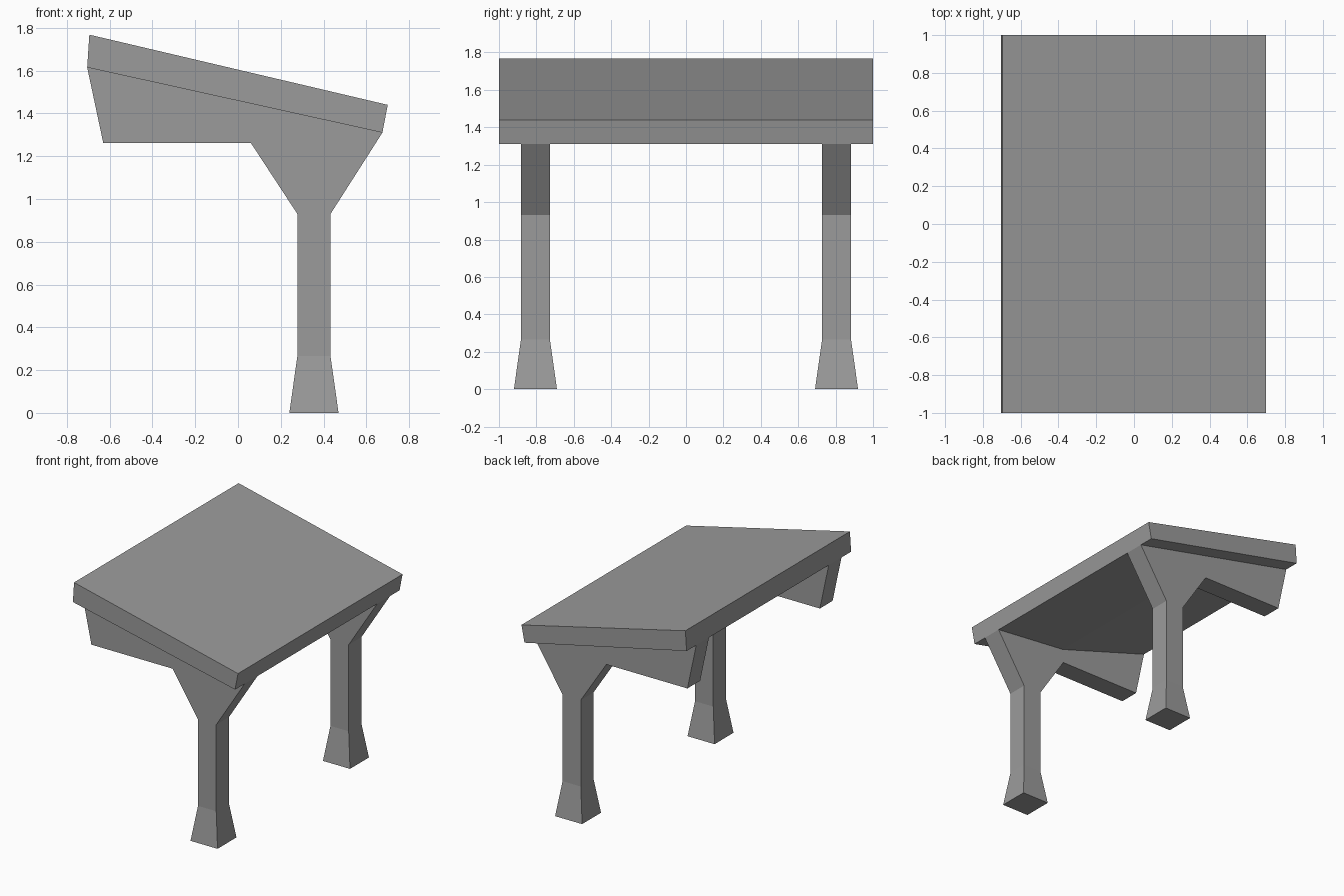
import bpy, bmesh

cube = bpy.data.objects.get("Cube")
if cube:
    bpy.data.objects.remove(cube, do_unlink=True)

concrete = bpy.data.materials.new("grey_concrete")
concrete.use_nodes = True
GREY = (0.33, 0.33, 0.33, 1)
concrete.diffuse_color = GREY
concrete.node_tree.nodes["Principled BSDF"].inputs["Base Color"].default_value = GREY


def finish(name, bm):
    bmesh.ops.recalc_face_normals(bm, faces=bm.faces)
    mesh = bpy.data.meshes.new(name)
    bm.to_mesh(mesh)
    bm.free()
    mesh.materials.append(concrete)
    obj = bpy.data.objects.new(name, mesh)
    bpy.context.collection.objects.link(obj)
    return obj


def extrude_profile(name, profile, y0, y1):
    """Extrude an (x, z) outline along y."""
    bm = bmesh.new()
    face = bm.faces.new([bm.verts.new((x, y0, z)) for x, z in profile])
    ext = bmesh.ops.extrude_face_region(bm, geom=[face])
    verts = [v for v in ext["geom"] if isinstance(v, bmesh.types.BMVert)]
    bmesh.ops.translate(bm, verts=verts, vec=(0, y1 - y0, 0))
    return finish(name, bm)


def tapered_foot(name, x, y, height, bottom, top):
    """Square block narrowing from bottom width to top width."""
    bm = bmesh.new()
    bmesh.ops.create_cube(bm, size=1)
    for v in bm.verts:
        width = top if v.co.z > 0 else bottom
        v.co = (x + v.co.x * width, y + v.co.y * width, (v.co.z + 0.5) * height)
    return finish(name, bm)


LOW, HIGH = (0.675, 1.31), (-0.705, 1.615)   # underside ends of the roof
COLUMN_X, COLUMN_Y, WIDTH, FOOT_H = 0.355, 0.805, 0.155, 0.265
left, right = COLUMN_X - WIDTH / 2, COLUMN_X + WIDTH / 2

# Sloping roof slab
extrude_profile("roof_slab", [HIGH, LOW, (0.70, 1.44), (-0.695, 1.768)], -1, 1)

# Shallow folded soffit between the two frames
extrude_profile("roof_soffit", [HIGH, (0.065, 1.37), LOW],
                -COLUMN_Y + WIDTH / 2, COLUMN_Y - WIDTH / 2)

# Column with flared head and cantilever bracket, plus its foot
frame = [(left, FOOT_H), (right, FOOT_H), (right, 0.93), LOW, HIGH,
         (-0.63, 1.262), (0.06, 1.262), (left, 0.93)]
for side, y in (("front", -COLUMN_Y), ("back", COLUMN_Y)):
    extrude_profile(side + "_column_bracket", frame, y - WIDTH / 2, y + WIDTH / 2)
    tapered_foot(side + "_foot", COLUMN_X, y, FOOT_H, 0.23, WIDTH)
